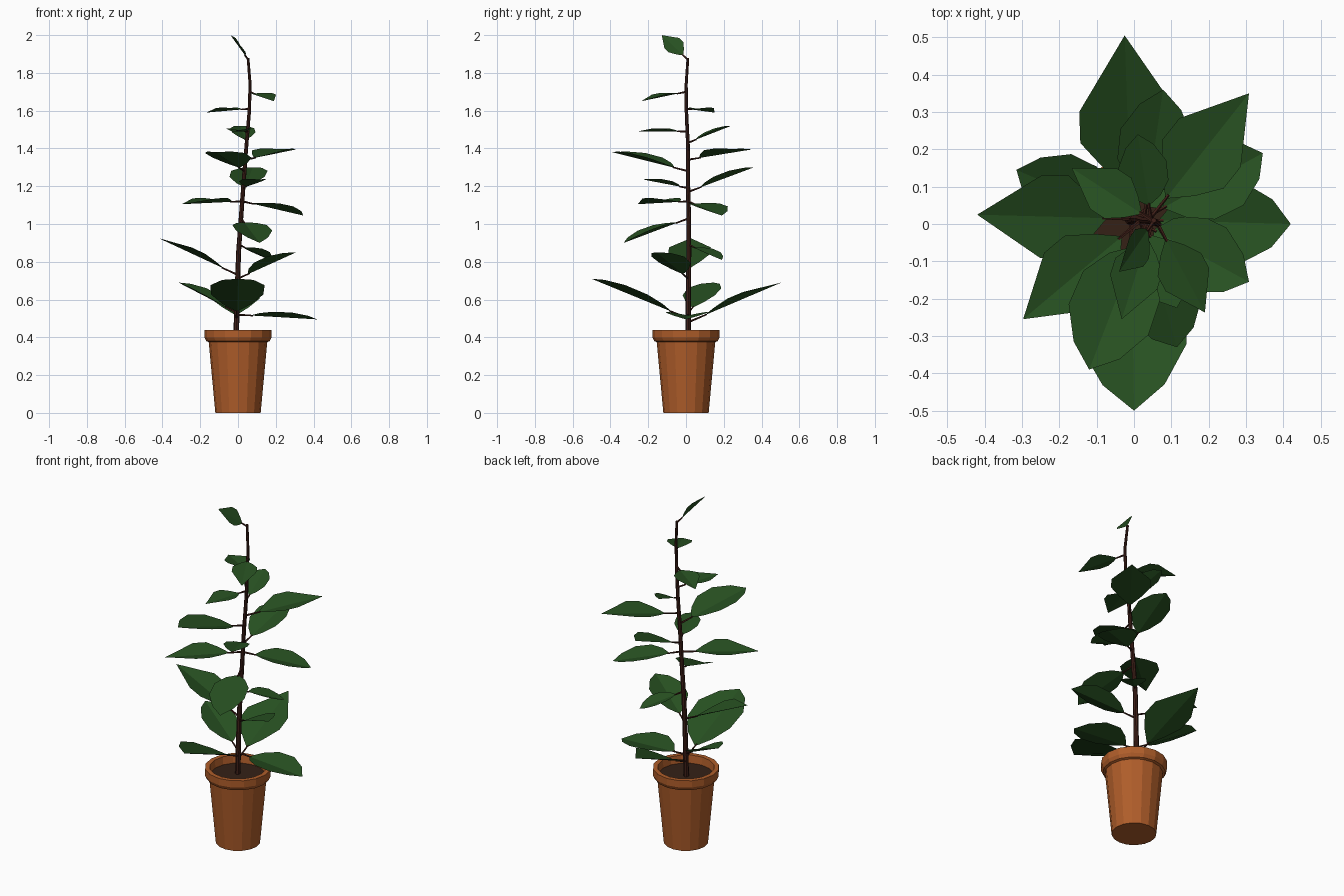
import bpy, bmesh, math
from mathutils import Vector

if "Cube" in bpy.data.objects:
    bpy.data.objects.remove(bpy.data.objects["Cube"])


def material(name, color):
    m = bpy.data.materials.new(name)
    m.diffuse_color = (*color, 1)
    m.use_nodes = True
    m.node_tree.nodes["Principled BSDF"].inputs["Base Color"].default_value = m.diffuse_color
    return m


POT = material("terracotta", (0.43, 0.11, 0.023))
SOIL = material("soil", (0.035, 0.015, 0.008))
BARK = material("bark", (0.05, 0.014, 0.009))
LEAF = material("leaf_green", (0.02, 0.08, 0.015))


def make(name, bm, mat, recalc=True):
    if recalc:
        bmesh.ops.recalc_face_normals(bm, faces=bm.faces)
    me = bpy.data.meshes.new(name)
    bm.to_mesh(me)
    bm.free()
    ob = bpy.data.objects.new(name, me)
    me.materials.append(mat)
    bpy.context.collection.objects.link(ob)
    return ob


def ring(bm, centre, r, n, x=Vector((1, 0, 0)), y=Vector((0, 1, 0))):
    return [bm.verts.new(Vector(centre) + r * (math.cos(a) * x + math.sin(a) * y))
            for a in (2 * math.pi * i / n for i in range(n))]


def skin(bm, rings):
    # bridge consecutive rings and cap both ends
    n = len(rings[0])
    for a, b in zip(rings, rings[1:]):
        for i in range(n):
            j = (i + 1) % n
            bm.faces.new((a[i], a[j], b[j], b[i]))
    bm.faces.new(rings[0][::-1])
    bm.faces.new(rings[-1])


def lathe(name, profile, n, mat):
    bm = bmesh.new()
    skin(bm, [ring(bm, (0, 0, z), r, n) for r, z in profile])
    return make(name, bm, mat)


# pot with thick rim, and soil inside
lathe("pot", [(0.12, 0), (0.155, 0.375), (0.168, 0.38), (0.178, 0.4), (0.178, 0.44),
              (0.152, 0.44), (0.145, 0.385)], 16, POT)
lathe("soil", [(0.14, 0.375), (0.147, 0.395)], 16, SOIL)

# gently curving stem
PATH = [Vector(p) for p in [(-0.01, 0.012, 0.39), (-0.005, 0.012, 0.6), (0.003, 0.015, 0.85),
        (0.015, 0.015, 1.02), (0.032, 0.01, 1.25), (0.045, 0.01, 1.42), (0.06, 0.002, 1.6),
        (0.064, 0.001, 1.74), (0.053, 0.01, 1.88)]]
bm = bmesh.new()
skin(bm, [ring(bm, p, 0.015 - 0.008 * i / 8, 8) for i, p in enumerate(PATH)])
make("stem", bm, BARK)


def on_stem(z):
    for a, b in zip(PATH, PATH[1:]):
        if z <= b.z:
            return a.lerp(b, (z - a.z) / (b.z - a.z))
    return PATH[-1].copy()


# blade outlines: (fraction of length, half width / length)
POINTED = [(0.3, 0.13), (0.45, 0.24), (0.62, 0.24)]
ROUND = [(0.28, 0.14), (0.45, 0.25), (0.68, 0.26), (0.88, 0.15)]


def leaf(i, base_z, tip, outline, up=(0, 0, 1)):
    base, tip = on_stem(base_z), Vector(tip)
    d = tip - base
    length = d.length
    side = d.cross(Vector(up)).normalized()
    normal = side.cross(d).normalized()
    # blade folded upwards from the midrib
    bm = bmesh.new()
    start = bm.verts.new(base + d * 0.17)
    prev = [start] * 3
    for t, w in outline + [(1, 0)]:
        mid = base + d * t
        if w:
            lift = normal * w * length * 0.25
            row = [bm.verts.new(mid + side * w * length * s + lift * abs(s)) for s in (-1, 0, 1)]
        else:
            row = [bm.verts.new(mid)] * 3
        for k in (0, 1):
            quad = list(dict.fromkeys((prev[k + 1], prev[k], row[k], row[k + 1])))
            bm.faces.new(quad)
        prev = row
    bmesh.ops.reverse_faces(bm, faces=[f for f in bm.faces])
    bm.normal_update()
    if sum((f.normal for f in bm.faces), Vector()).dot(normal) < 0:
        bmesh.ops.reverse_faces(bm, faces=bm.faces[:])
    make(f"leaf_{i}", bm, LEAF, False)
    # petiole
    bm = bmesh.new()
    skin(bm, [ring(bm, base + d * t, r, 5, side, normal) for t, r in ((0, 0.006), (0.2, 0.004))])
    make(f"leaf_stalk_{i}", bm, BARK)


# leaves from the bottom up: stem height, tip, outline
LEAVES = [
    (0.48, (-0.025, 0.505, 0.69), POINTED),
    (0.50, (0.0, -0.5, 0.71), ROUND),
    (0.52, (0.42, 0.0, 0.495), ROUND),
    (0.53, (-0.315, 0.145, 0.69), ROUND),
    (0.71, (0.308, -0.155, 0.85), ROUND),
    (0.73, (-0.42, 0.025, 0.925), POINTED),
    (0.89, (0.17, 0.19, 0.81), ROUND),
    (1.03, (0.115, -0.33, 0.9), ROUND),
    (1.12, (0.345, 0.19, 1.045), ROUND),
    (1.12, (-0.297, -0.255, 1.105), POINTED),
    (1.19, (0.115, -0.225, 1.235), ROUND),
    (1.17, (0.078, 0.36, 1.3), ROUND),
    (1.28, (-0.12, -0.39, 1.38), ROUND),
    (1.34, (0.308, 0.35, 1.395), POINTED),
    (1.43, (0.01, 0.24, 1.52), ROUND),
    (1.49, (-0.033, -0.255, 1.49), POINTED),
    (1.61, (-0.167, 0.15, 1.59), POINTED),
    (1.70, (0.19, -0.237, 1.65), POINTED),
    (1.87, (-0.04, -0.128, 2.0), POINTED, (0.82, 0, 0.57)),
]
for i, args in enumerate(LEAVES, 1):
    leaf(i, *args)
